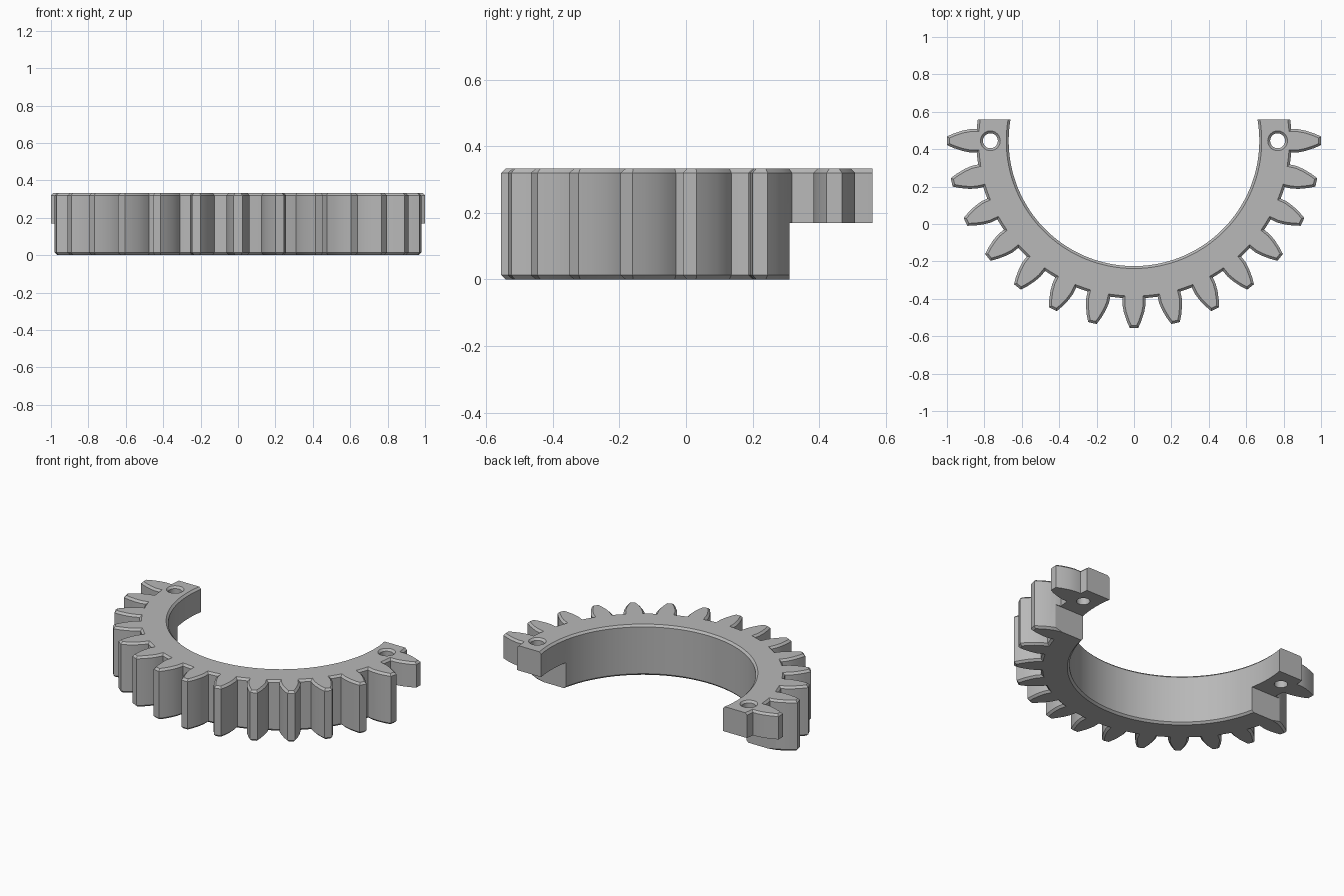
import bpy, bmesh, math
from mathutils import Vector

cube = bpy.data.objects.get("Cube")
if cube:
    bpy.data.objects.remove(cube, do_unlink=True)

TEETH, BORE, HEIGHT, CHAMFER = 28, 0.67, 0.333, 0.013
CENTRE_Y, END_Y, NOTCH_Y, NOTCH_Z = 0.445, 0.56, 0.31, 0.17

steel = bpy.data.materials.new("steel grey")
steel.use_nodes = True
colour = (0.48, 0.48, 0.48, 1)
steel.diffuse_color = colour
steel.node_tree.nodes["Principled BSDF"].inputs["Base Color"].default_value = colour


def make_object(name, bm):
    bmesh.ops.recalc_face_normals(bm, faces=bm.faces)
    mesh = bpy.data.meshes.new(name)
    bm.to_mesh(mesh)
    bm.free()
    obj = bpy.data.objects.new(name, mesh)
    bpy.context.collection.objects.link(obj)
    mesh.materials.append(steel)
    return obj


def gear_outline():
    # one flank as (radius, half width), mirrored to make each tooth
    flank = [(0.843, 0.062), (0.88, 0.062), (0.92, 0.054), (0.965, 0.039), (1.0, 0.023)]
    tooth = [(r, -w) for r, w in flank] + [(r, w) for r, w in reversed(flank)]
    points = []
    for i in range(TEETH):
        a = math.tau * i / TEETH
        along, across = Vector((math.cos(a), math.sin(a))), Vector((-math.sin(a), math.cos(a)))
        points += [along * math.sqrt(r * r - w * w) + across * w for r, w in tooth]
        mid = a + math.pi / TEETH
        points.append(Vector((math.cos(mid), math.sin(mid))) * 0.843)
    return points


def inset(points, d):
    # mitred inward offset of a counter-clockwise outline
    result = []
    for i, p in enumerate(points):
        e1 = (p - points[i - 1]).normalized()
        e2 = (points[(i + 1) % len(points)] - p).normalized()
        n1, n2 = Vector((-e1.y, e1.x)), Vector((-e2.y, e2.x))
        result.append(p + (n1 + n2) * d / (1 + n1.dot(n2)))
    return result


def gear_ring():
    outer = gear_outline()
    small = inset(outer, CHAMFER)
    bore = [p.normalized() * BORE for p in outer]
    wide = [p.normalized() * (BORE + CHAMFER) for p in outer]
    low, high = CHAMFER, HEIGHT - CHAMFER
    # closed chain of loops around the section
    loops = [(small, 0), (outer, low), (outer, high), (small, HEIGHT),
             (wide, HEIGHT), (bore, high), (bore, low), (wide, 0)]
    bm = bmesh.new()
    rings = [[bm.verts.new((p.x, p.y + CENTRE_Y, z)) for p in pts] for pts, z in loops]
    n = len(outer)
    for k, ring in enumerate(rings):
        following = rings[(k + 1) % len(rings)]
        for i in range(n):
            j = (i + 1) % n
            bm.faces.new((ring[i], ring[j], following[j], following[i]))
    return make_object("half_gear", bm)


def box(name, low, high):
    bm = bmesh.new()
    bmesh.ops.create_cube(bm, size=1)
    for v in bm.verts:
        v.co = [lo + (c + 0.5) * (hi - lo) for c, lo, hi in zip(v.co, low, high)]
    return make_object(name, bm)


def hole_cutter(name, x):
    # straight bore with a countersunk top
    bm = bmesh.new()
    rings = []
    for r, z in [(0.04, 0.1), (0.04, HEIGHT - CHAMFER), (0.053, HEIGHT), (0.053, HEIGHT + 0.1)]:
        rings.append([bm.verts.new((x + r * math.cos(math.tau * i / 32),
                                    CENTRE_Y + r * math.sin(math.tau * i / 32), z))
                      for i in range(32)])
    for a, b in zip(rings, rings[1:]):
        for i in range(32):
            j = (i + 1) % 32
            bm.faces.new((a[i], a[j], b[j], b[i]))
    bm.faces.new(rings[0])
    bm.faces.new(rings[-1])
    return make_object(name, bm)


# Gear ring, trimmed to a half with stepped ends and pin holes
gear = gear_ring()
cutters = [
    box("end_trim", (-2, END_Y, -1), (2, 3, 1)),
    box("joint_step", (-2, NOTCH_Y, -1), (2, 2, NOTCH_Z)),
    hole_cutter("left_hole", 0.768),
    hole_cutter("right_hole", -0.768),
]
bpy.ops.object.select_all(action="DESELECT")
bpy.context.view_layer.objects.active = gear
gear.select_set(True)
for cutter in cutters:
    cutter.hide_render = True
    mod = gear.modifiers.new(cutter.name, "BOOLEAN")
    mod.operation = "DIFFERENCE"
    mod.solver = "EXACT"
    mod.object = cutter
    bpy.ops.object.modifier_apply(modifier=mod.name)
    bpy.data.objects.remove(cutter, do_unlink=True)

bpy.ops.object.shade_smooth_by_angle(angle=math.radians(22))
